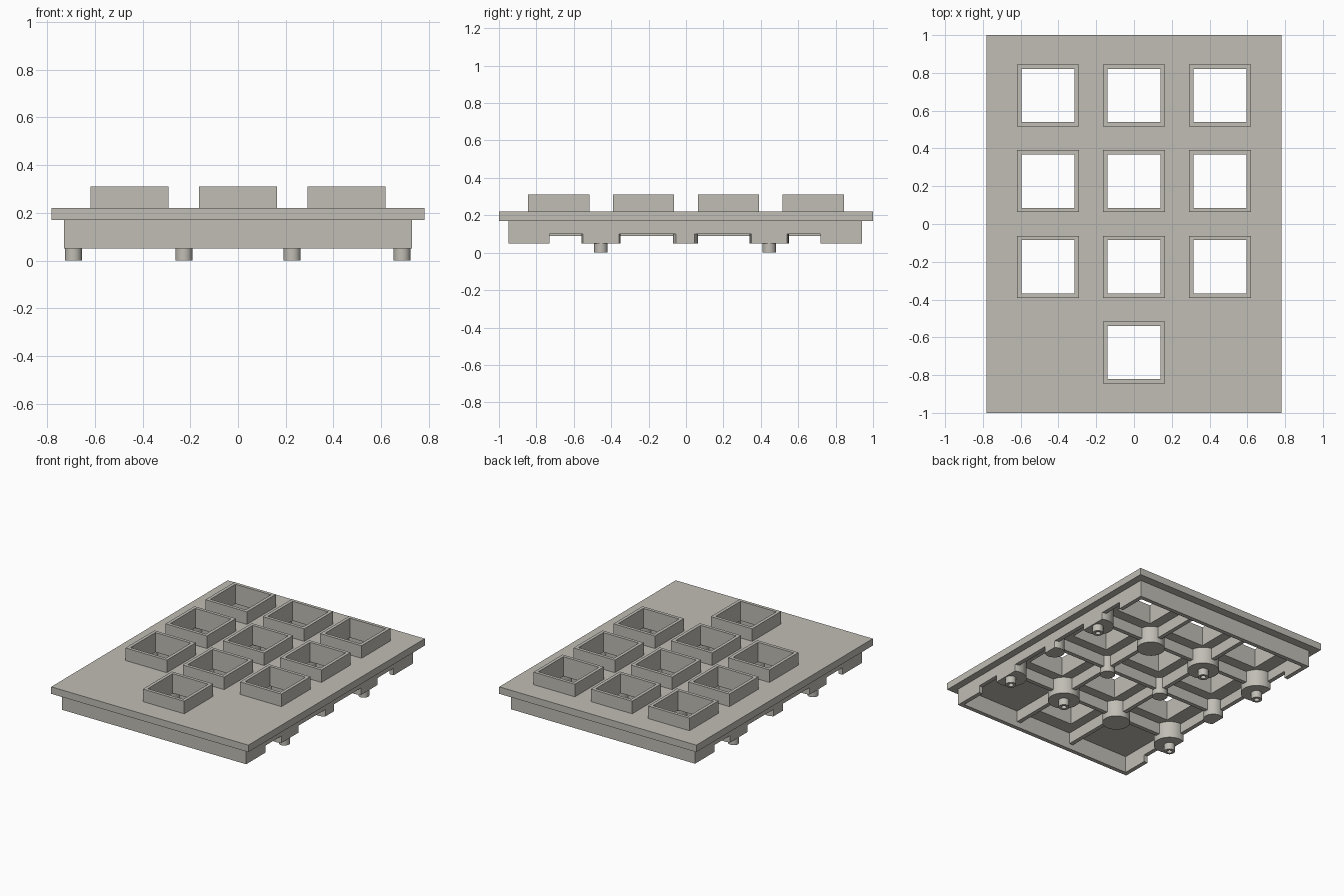
import bpy, bmesh, math

if "Cube" in bpy.data.objects:
    bpy.data.objects.remove(bpy.data.objects["Cube"])

mat = bpy.data.materials.new("warm_grey")
mat.diffuse_color = (0.53, 0.51, 0.46, 1)
mat.use_nodes = True
mat.node_tree.nodes["Principled BSDF"].inputs["Base Color"].default_value = mat.diffuse_color


def finish(name, bm, smooth=False):
    bmesh.ops.recalc_face_normals(bm, faces=bm.faces[:])
    me = bpy.data.meshes.new(name)
    bm.to_mesh(me)
    bm.free()
    ob = bpy.data.objects.new(name, me)
    bpy.context.collection.objects.link(ob)
    me.materials.append(mat)
    if smooth:
        bpy.ops.object.select_all(action='DESELECT')
        ob.select_set(True)
        bpy.context.view_layer.objects.active = ob
        bpy.ops.object.shade_smooth_by_angle(angle=math.radians(35))
    return ob


def extrude(bm, faces, vec):
    ext = bmesh.ops.extrude_face_region(bm, geom=faces, use_keep_orig=True)
    verts = [g for g in ext['geom'] if isinstance(g, bmesh.types.BMVert)]
    bmesh.ops.translate(bm, verts=verts, vec=vec)


def slab(name, xs, ys, z0, z1, skip=()):
    """Slab on a grid of x and y lines, leaving the skipped cells open."""
    bm = bmesh.new()
    grid = {}

    def vert(i, j):
        if (i, j) not in grid:
            grid[i, j] = bm.verts.new((xs[i], ys[j], z0))
        return grid[i, j]

    faces = [bm.faces.new([vert(i, j), vert(i + 1, j), vert(i + 1, j + 1), vert(i, j + 1)])
             for i in range(len(xs) - 1) for j in range(len(ys) - 1) if (i, j) not in skip]
    extrude(bm, faces, (0, 0, z1 - z0))
    return finish(name, bm)


def post(name, x, y, r, z0, z1, limit=0.73, n=32):
    """Upright round post, cut flat at the outer side of the skirt."""
    bm = bmesh.new()
    ring = [(x + r * math.cos(2 * math.pi * k / n), y + r * math.sin(2 * math.pi * k / n))
            for k in range(n)]
    face = bm.faces.new([bm.verts.new((px, py, z0)) for px, py in ring])
    extrude(bm, [face], (0, 0, z1 - z0))
    for side in (-1, 1):
        cut = bmesh.ops.bisect_plane(bm, geom=bm.verts[:] + bm.edges[:] + bm.faces[:],
                                     plane_co=(side * limit, 0, 0), plane_no=(side, 0, 0),
                                     clear_outer=True)
        edges = [g for g in cut['geom_cut'] if isinstance(g, bmesh.types.BMEdge)]
        if edges:
            bmesh.ops.holes_fill(bm, edges=edges)
    return finish(name, bm, True)


def peg(name, x, y, r, hole, z0, z1, n=24):
    """Hollow foot peg."""
    bm = bmesh.new()
    prof = [(r, z1), (r, z0), (hole, z0), (hole, z1)]
    rings = [[bm.verts.new((x + q * math.cos(2 * math.pi * k / n),
                            y + q * math.sin(2 * math.pi * k / n), z)) for k in range(n)]
             for q, z in prof]
    for a, b in zip(rings, rings[1:]):
        for k in range(n):
            bm.faces.new([a[k], a[(k + 1) % n], b[(k + 1) % n], b[k]])
    return finish(name, bm, True)


COLS = (-0.455, 0, 0.455)
ROWS = (-0.68, -0.227, 0.227, 0.68)
OPEN, RIM = 0.141, 0.164
PLATE_Z, TOP_Z, LOW_Z = 0.17, 0.22, 0.05

# Top plate with ten square openings
xs = [-0.782] + [c + s * OPEN for c in COLS for s in (-1, 1)] + [0.782]
ys = [-1] + [r + s * OPEN for r in ROWS for s in (-1, 1)] + [1]
keys = [(i, j) for i in range(3) for j in range(4) if j > 0 or i == 1]
slab("top_plate", xs, ys, PLATE_Z, TOP_Z, {(2 * i + 1, 2 * j + 1) for i, j in keys})

# Raised square collar round each opening
for i, j in keys:
    offs = (-RIM, -OPEN, OPEN, RIM)
    slab("collar", [COLS[i] + o for o in offs], [ROWS[j] + o for o in offs],
         TOP_Z, 0.31, {(1, 1)})

# Front and back skirt walls
slab("front_wall", (-0.73, 0.73), (-0.95, -0.92), LOW_Z, PLATE_Z)
slab("back_wall", (-0.73, 0.73), (0.91, 0.94), LOW_Z, PLATE_Z)

# Side skirt walls, deep only at the corners
side_profile = [(-0.95, PLATE_Z), (-0.95, LOW_Z), (-0.73, LOW_Z), (-0.73, 0.10),
                (0.72, 0.10), (0.72, LOW_Z), (0.94, LOW_Z), (0.94, PLATE_Z)]
for name, x in (("left_wall", -0.73), ("right_wall", 0.70)):
    bm = bmesh.new()
    f = bm.faces.new([bm.verts.new((x, y, z)) for y, z in side_profile])
    extrude(bm, [f], (0.03, 0, 0))
    finish(name, bm)

# Stiffening ribs between the openings
for x in (-0.227, 0.227):
    slab("long_rib", (x - 0.015, x + 0.015), (-0.93, 0.92), 0.09, PLATE_Z)
for y in (-0.453, 0, 0.447):
    slab("cross_rib", (-0.71, 0.71), (y - 0.015, y + 0.015), 0.09, PLATE_Z)

# Thick and thin posts where the ribs meet
for x in (-0.69, -0.227, 0.227, 0.687):
    edge = abs(x) > 0.5
    for y in (-0.455, 0.445):
        pegged = edge or x * y < 0
        post("thick_post", x, y, 0.105 if pegged else 0.092, LOW_Z, PLATE_Z)
        if pegged:
            peg("foot_peg", x, y, 0.036, 0.018, 0, LOW_Z)
    post("thin_post", x, -0.003, 0.066 if edge else 0.05, LOW_Z, PLATE_Z)
